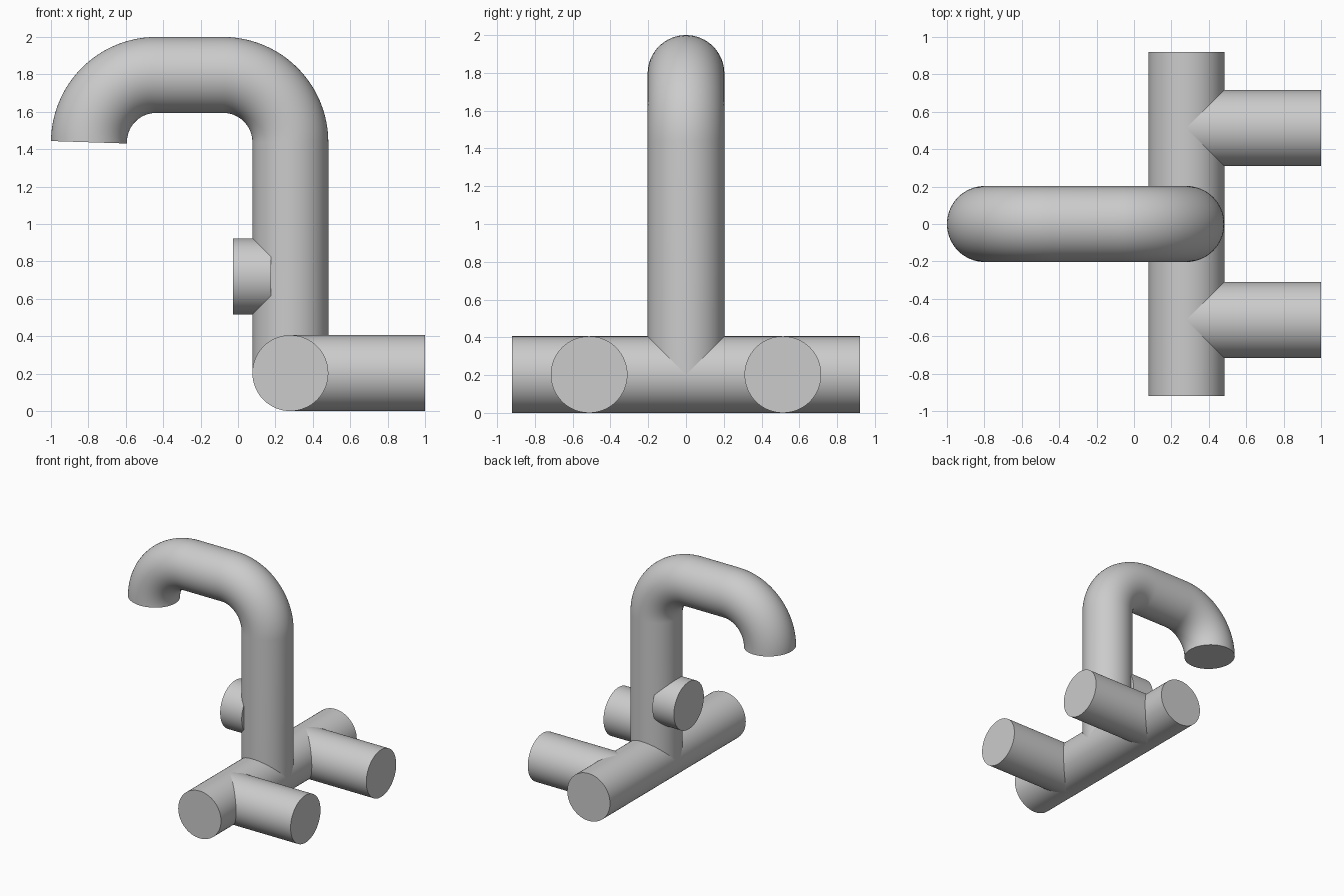
import bpy, bmesh, math
from mathutils import Vector

default = bpy.data.objects.get("Cube")
if default:
    bpy.data.objects.remove(default, do_unlink=True)

R = 0.203            # radius shared by every pipe
SIDES = 64
POST_X = 0.28        # axis of the post and the base bar
BEND = 0.36          # centreline radius of the bends
BEND_Z = 1.437       # height where the bends start

grey = bpy.data.materials.new("plain grey")
grey.use_nodes = True
grey.diffuse_color = (0.6, 0.6, 0.6, 1)
grey.node_tree.nodes["Principled BSDF"].inputs["Base Color"].default_value = (0.6, 0.6, 0.6, 1)


def pipe(name, path):
    """Sweep a capped round section along a path of points."""
    pts = [Vector(p) for p in path]
    bm = bmesh.new()
    rings = []
    for i, p in enumerate(pts):
        # tangent from the neighbouring points, exact on straight ends
        before = (p - pts[i - 1]).normalized() if i > 0 else Vector()
        after = (pts[i + 1] - p).normalized() if i < len(pts) - 1 else Vector()
        tangent = (before + after).normalized()
        side = Vector((1, 0, 0)) if abs(tangent.y) > 0.9 else Vector((0, 1, 0))
        up = tangent.cross(side).normalized()
        ring = []
        for k in range(SIDES):
            a = math.tau * k / SIDES
            ring.append(bm.verts.new(p + R * (math.cos(a) * side + math.sin(a) * up)))
        rings.append(ring)
    for lower, upper in zip(rings, rings[1:]):
        for k in range(SIDES):
            n = (k + 1) % SIDES
            bm.faces.new((lower[k], lower[n], upper[n], upper[k]))
    bm.faces.new(rings[0])
    bm.faces.new(rings[-1])
    bmesh.ops.recalc_face_normals(bm, faces=bm.faces)
    mesh = bpy.data.meshes.new(name)
    bm.to_mesh(mesh)
    bm.free()
    mesh.materials.append(grey)
    obj = bpy.data.objects.new(name, mesh)
    bpy.context.collection.objects.link(obj)
    bpy.ops.object.select_all(action='DESELECT')
    obj.select_set(True)
    bpy.context.view_layer.objects.active = obj
    bpy.ops.object.shade_smooth_by_angle(angle=math.radians(35))
    return obj


def bend(cx, start, end, steps=24):
    """Arc of centreline points in the upright plane."""
    angles = [math.radians(start + (end - start) * i / steps) for i in range(steps + 1)]
    return [(cx + BEND * math.cos(a), 0, BEND_Z + BEND * math.sin(a)) for a in angles]


# Hooked post: straight riser, two bends and an open-hanging end
pipe("hooked_post", [(POST_X, 0, R)]
     + bend(POST_X - BEND, 0, 90)
     + bend(-1 + R + BEND, 90, 180))

# Base bar lying front to back
pipe("base_bar", [(POST_X, -0.92, R), (POST_X, 0.92, R)])

# Two side pipes branching off the base
for label, y in (("front", -0.513), ("back", 0.513)):
    pipe(label + "_branch", [(POST_X, y, R), (1, y, R)])

# Short stub on the post
pipe("post_stub", [(-0.027, 0, 0.72), (0.177, 0, 0.72)])
